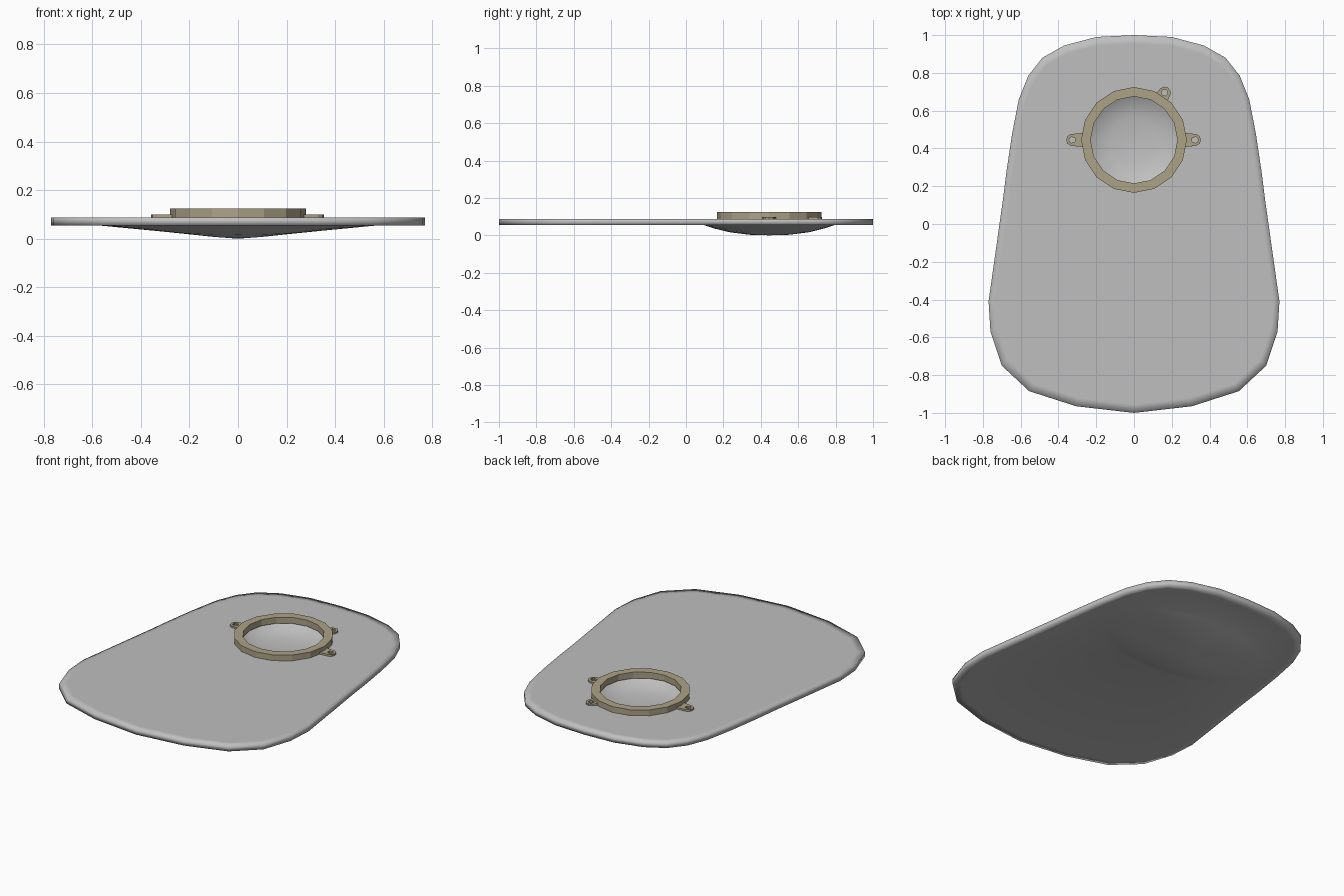
import bpy, bmesh, math
from mathutils import Matrix, Vector

if "Cube" in bpy.data.objects:
    bpy.data.objects.remove(bpy.data.objects["Cube"])

C = Vector((0, 0.445))          # centre of the ring and cup
Z0, Z1 = 0.055, 0.088           # plate underside and top


def material(name, rgb):
    m = bpy.data.materials.new(name)
    m.diffuse_color = (*rgb, 1)
    m.use_nodes = True
    m.node_tree.nodes["Principled BSDF"].inputs["Base Color"].default_value = m.diffuse_color
    return m


GREY = material("light grey", (0.52, 0.52, 0.52))
TAN = material("tan metal", (0.42, 0.36, 0.245))


def finish(bm, name, mat, smooth=False):
    bmesh.ops.recalc_face_normals(bm, faces=bm.faces)
    for f in bm.faces:
        f.smooth = smooth
    me = bpy.data.meshes.new(name)
    bm.to_mesh(me)
    bm.free()
    me.materials.append(mat)
    ob = bpy.data.objects.new(name, me)
    bpy.context.collection.objects.link(ob)
    return ob


def loft(bm, rings, closed=False):
    loops = [[bm.verts.new(p) for p in r] for r in rings]
    pairs = list(zip(loops, loops[1:]))
    if closed:
        pairs.append((loops[-1], loops[0]))
    for a, b in pairs:
        for i in range(len(a)):
            j = (i + 1) % len(a)
            bm.faces.new((a[i], a[j], b[j], b[i]))
    return loops


def cap(bm, loop, co):
    c = bm.verts.new(co)
    for i in range(len(loop)):
        bm.faces.new((loop[i], loop[(i + 1) % len(loop)], c))


# Plate: mirrored outline, domed underside, cup inside the ring
half = [(0.20, 0.99), (0.37, 0.945), (0.485, 0.88), (0.56, 0.785), (0.61, 0.66),
        (0.645, 0.48), (0.675, 0.28), (0.695, 0.12), (0.715, -0.02), (0.77, -0.41),
        (0.76, -0.57), (0.70, -0.75), (0.555, -0.885), (0.305, -0.965)]
outline = [(0, 1.0)] + half + [(0, -1.0)] + [(-x, y) for x, y in reversed(half)]
dirs = [(Vector(p) - C).normalized() for p in outline]


def flat(s, z):
    return [(x * s, y * s, z) for x, y in outline]


def circle(r, z):
    return [(C.x + d.x * r, C.y + d.y * r, z) for d in dirs]


def dome(t):
    # straight cone across x, rounded across y
    pts = []
    for d in dirs:
        r = t / math.sqrt((d.x / 0.58) ** 2 + (d.y / 0.35) ** 2)
        w = (d.x * r / (0.58 * t)) ** 2
        drop = w * (1 - t) + (1 - w) * (1 - t ** 2.4)
        pts.append((C.x + d.x * r, C.y + d.y * r, Z0 * (1 - drop)))
    return pts


bm = bmesh.new()
loops = loft(bm, [dome(0.3), dome(0.6), dome(0.85), dome(1), flat(0.955, Z0), flat(1, Z0),
                  flat(1, Z1), flat(0.955, Z1), circle(0.275, Z1), circle(0.25, Z1),
                  circle(0.235, 0.08), circle(0.20, 0.058), circle(0.12, 0.042)])
cap(bm, loops[0], (C.x, C.y, 0))
cap(bm, loops[-1], (C.x, C.y, 0.037))
finish(bm, "base_plate", GREY, True)

# Ring: sixteen-sided band
bm = bmesh.new()
loft(bm, [[(C.x + r * math.cos(k * math.pi / 8), C.y + r * math.sin(k * math.pi / 8), z)
           for k in range(16)]
          for r, z in ((0.28, 0.086), (0.28, 0.124), (0.23, 0.124), (0.23, 0.086))], True)
finish(bm, "mounting_ring", TAN)


# Screw tabs with open holes
def tab(name, angle, r):
    ends = [math.radians(a) for a in (-75, -37, 0, 37, 75)]
    outer = [(r + 0.032 * math.cos(a), 0.032 * math.sin(a)) for a in ends]
    outer += [(0.262, 0.038), (0.255, 0), (0.262, -0.038)]
    inner = []
    for x, y in outer:
        a = math.atan2(y, x - r)
        inner.append((r + 0.017 * math.cos(a), 0.017 * math.sin(a)))
    bm = bmesh.new()
    loft(bm, [[(x, y, z) for x, y in o] for o, z in
              ((outer, 0.086), (outer, 0.099), (inner, 0.099), (inner, 0.086))], True)
    bm.transform(Matrix.Translation((C.x, C.y, 0)) @ Matrix.Rotation(math.radians(angle), 4, 'Z'))
    finish(bm, name, TAN)


tab("right_tab", 0, 0.322)
tab("left_tab", 180, 0.327)
tab("rear_tab", 57, 0.298)
